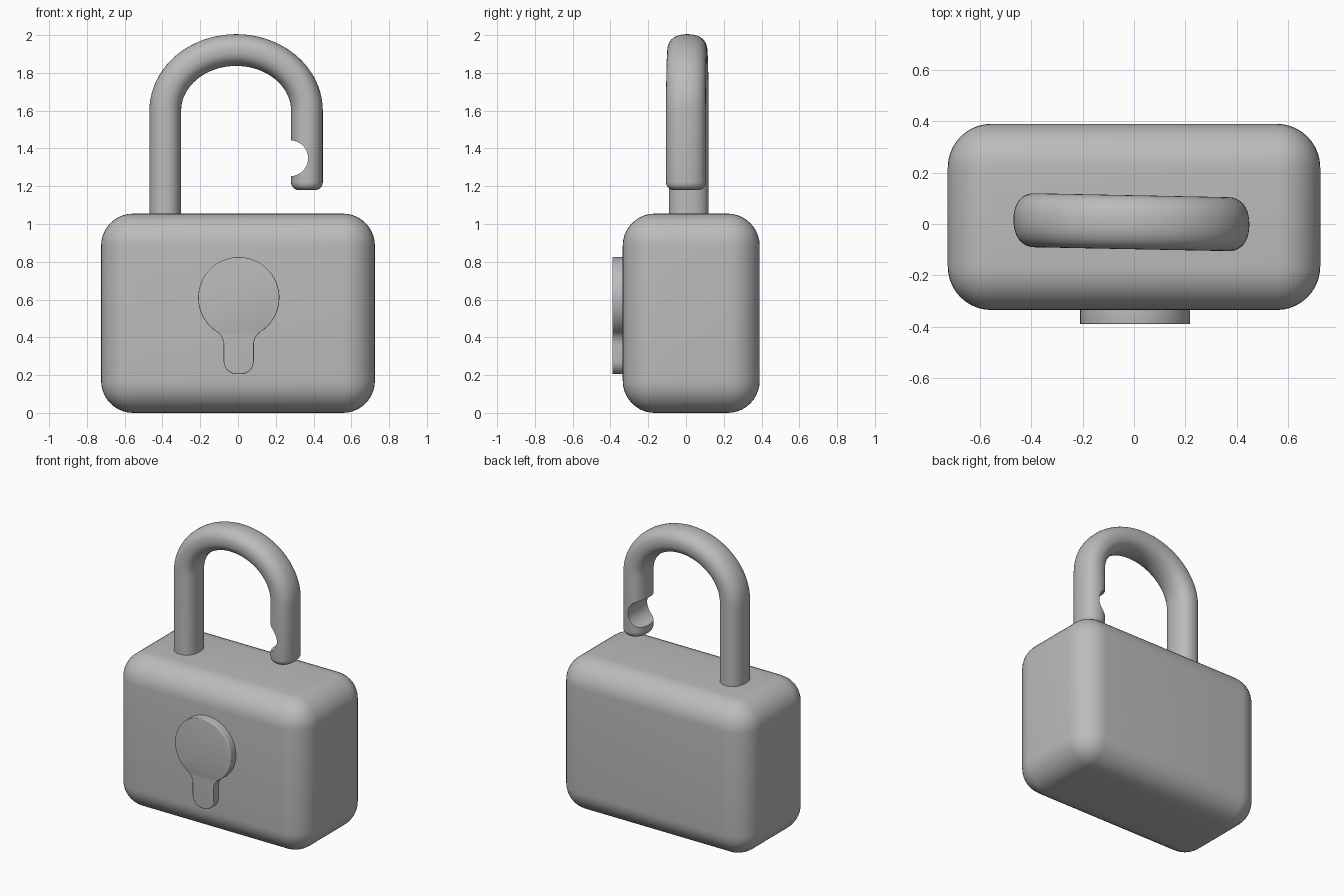
import bpy, bmesh
from math import sin, cos, pi, radians, sqrt, atan2
from mathutils import Vector

default = bpy.data.objects.get("Cube")
if default:
    bpy.data.objects.remove(default, do_unlink=True)

# Single grey finish
GREY = (0.5, 0.5, 0.5, 1)
grey = bpy.data.materials.new("grey_metal")
grey.use_nodes = True
grey.diffuse_color = GREY
grey.node_tree.nodes["Principled BSDF"].inputs["Base Color"].default_value = GREY


def add_object(name, bm):
    bmesh.ops.recalc_face_normals(bm, faces=bm.faces)
    mesh = bpy.data.meshes.new(name)
    bm.to_mesh(mesh)
    bm.free()
    mesh.materials.append(grey)
    obj = bpy.data.objects.new(name, mesh)
    bpy.context.collection.objects.link(obj)
    return obj


def bevel(obj, width, segments):
    mod = obj.modifiers.new("rounding", 'BEVEL')
    mod.width, mod.segments = width, segments
    mod.limit_method, mod.angle_limit = 'ANGLE', radians(40)


def finish(obj):
    # Bake the modifiers, then smooth while keeping hard edges
    bpy.ops.object.select_all(action='DESELECT')
    obj.select_set(True)
    bpy.context.view_layer.objects.active = obj
    bpy.ops.object.convert(target='MESH')
    bpy.ops.object.shade_smooth_by_angle(angle=radians(40))


def arc(cx, cz, r, start, end, steps):
    angles = [radians(start + (end - start) * i / steps) for i in range(steps + 1)]
    return [(cx + r * cos(a), cz + r * sin(a)) for a in angles]


# Lock body: rounded block
bm = bmesh.new()
bmesh.ops.create_cube(bm, size=1)
bmesh.ops.scale(bm, vec=(1.45, 0.725, 1.055), verts=bm.verts)
bmesh.ops.translate(bm, vec=(0, 0.0275, 0.5275), verts=bm.verts)
body = add_object("lock_body", bm)
bevel(body, 0.17, 10)
finish(body)

# Keyhole plate: round head blended by fillets into a rounded slot
head_z, head_r, slot, fillet, foot, foot_r = 0.61, 0.215, 0.08, 0.08, 0.205, 0.07
drop = sqrt((head_r + fillet) ** 2 - (slot + fillet) ** 2)
join = atan2(drop, slot + fillet) * 180 / pi
half = arc(0, head_z, head_r, 90, -join, 24)
half += arc(slot + fillet, head_z - drop, fillet, 180 - join, 180, 8)
half += arc(slot - foot_r, foot + foot_r, foot_r, 0, -90, 8)
outline = half + [(-x, z) for x, z in reversed(half[1:])]
bm = bmesh.new()
face = bm.faces.new([bm.verts.new((x + 0.004, -0.39, z)) for x, z in outline])
extruded = bmesh.ops.extrude_face_region(bm, geom=[face], use_keep_orig=True)
back = [g for g in extruded["geom"] if isinstance(g, bmesh.types.BMVert)]
bmesh.ops.translate(bm, vec=(0, 0.1, 0), verts=back)
plate = add_object("keyhole_plate", bm)
bevel(plate, 0.03, 5)
finish(plate)

# Shackle: oval section swept along a long leg, an arch and a short leg
SIDES, HALF_X, HALF_Y = 40, 0.084, 0.105
MID, SPAN, RISE, SPRING, TIP, ROUND = -0.01, 0.375, 0.321, 1.6, 1.18, 0.04
stations = [(Vector((MID - SPAN, 0, 0.95)), Vector((-1, 0, 0)), 0)]
for i in range(41):
    a = pi - pi * i / 40
    centre = Vector((MID + SPAN * cos(a), 0, SPRING + RISE * sin(a)))
    normal = Vector((RISE * cos(a), 0, SPAN * sin(a))).normalized()
    stations.append((centre, normal, 0))
for i in range(7):
    a = pi / 2 * i / 6
    centre = Vector((MID + SPAN, 0, TIP + ROUND * (1 - sin(a))))
    stations.append((centre, Vector((1, 0, 0)), ROUND * (1 - cos(a))))


def oval(v):
    return abs(v) ** 0.88 * (1 if v > 0 else -1)


bm = bmesh.new()
rings = []
for centre, normal, inset in stations:
    ring = []
    for k in range(SIDES):
        t = 2 * pi * k / SIDES
        p = centre + normal * oval(cos(t)) * (HALF_X - inset)
        p.y = oval(sin(t)) * (HALF_Y - inset) + 0.007 - 0.02 * (p.x - MID)
        ring.append(bm.verts.new(p))
    rings.append(ring)
for a, b in zip(rings, rings[1:]):
    for k in range(SIDES):
        n = (k + 1) % SIDES
        bm.faces.new((a[k], a[n], b[n], b[k]))
bm.faces.new(rings[0])
bm.faces.new(rings[-1])
shackle = add_object("shackle", bm)

# Latch notch bored across the inside of the short leg
bpy.ops.mesh.primitive_cylinder_add(vertices=48, radius=0.095, depth=0.6,
                                    location=(0.276, 0, 1.348), rotation=(pi / 2, 0, 0))
cutter = bpy.context.object
cutter.name = "notch_cutter"
cutter.hide_render = True
cutter.data.materials.append(grey)
cut = shackle.modifiers.new("latch_notch", 'BOOLEAN')
cut.operation, cut.solver, cut.object = 'DIFFERENCE', 'EXACT', cutter
finish(shackle)
bpy.data.objects.remove(cutter, do_unlink=True)
